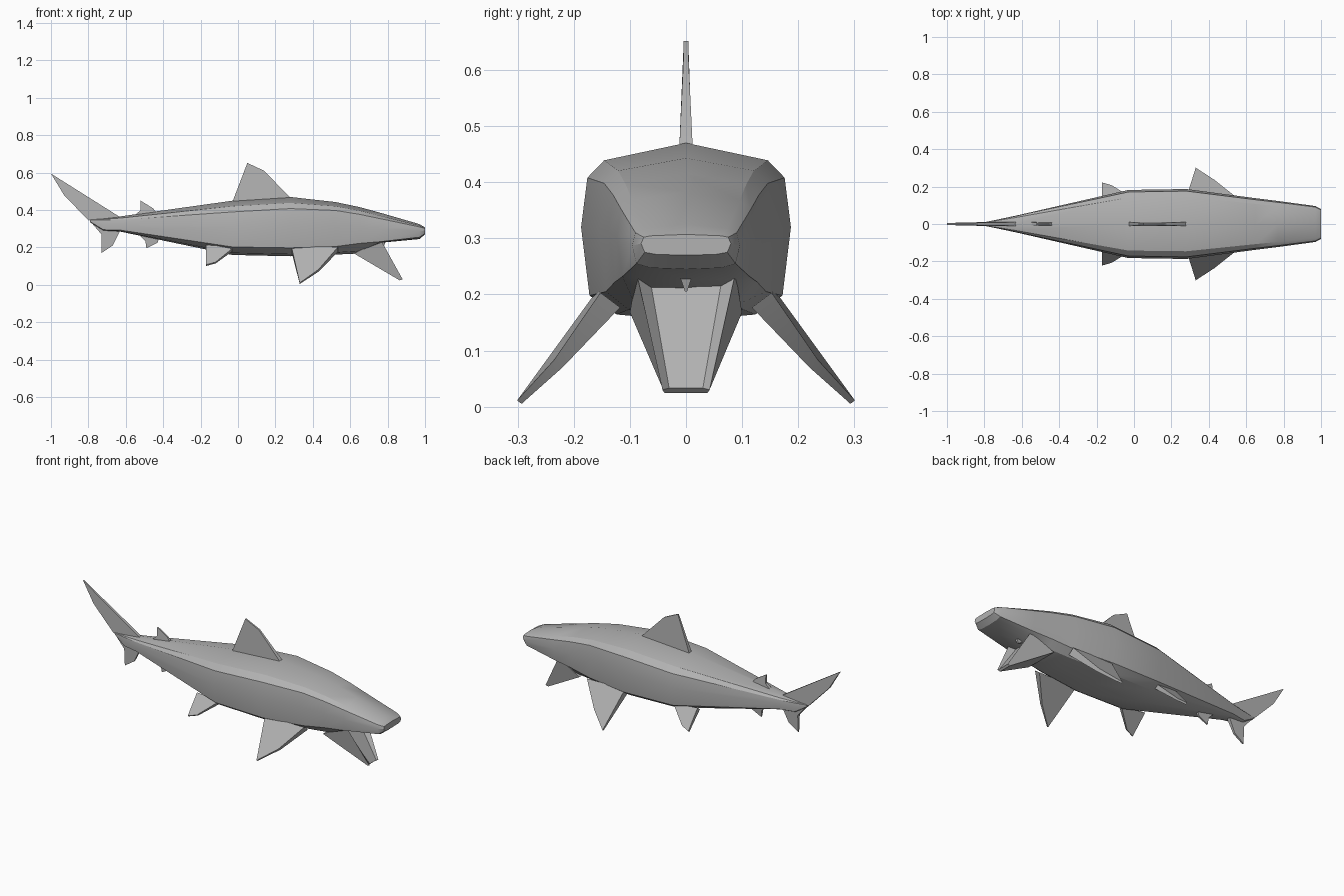
import bpy, bmesh, math
from mathutils import Vector

cube = bpy.data.objects.get("Cube")
if cube:
    bpy.data.objects.remove(cube, do_unlink=True)

grey = bpy.data.materials.new("skin_grey")
grey.use_nodes = True
colour = (0.45, 0.45, 0.45, 1)
grey.diffuse_color = colour
grey.node_tree.nodes["Principled BSDF"].inputs["Base Color"].default_value = colour


def loft(name, rings, mirror=False):
    """Skin closed rings of points, cap both ends and shade by angle."""
    bm = bmesh.new()
    loops = [[bm.verts.new(p) for p in ring] for ring in rings]
    n = len(loops[0])
    for a, b in zip(loops, loops[1:]):
        for i in range(n):
            j = (i + 1) % n
            bm.faces.new((a[i], a[j], b[j], b[i]))
    bm.faces.new(loops[0][::-1])
    bm.faces.new(loops[-1])
    bmesh.ops.recalc_face_normals(bm, faces=bm.faces)
    mesh = bpy.data.meshes.new(name)
    bm.to_mesh(mesh)
    bm.free()
    mesh.materials.append(grey)
    obj = bpy.data.objects.new(name, mesh)
    bpy.context.collection.objects.link(obj)
    bpy.ops.object.select_all(action='DESELECT')
    obj.select_set(True)
    bpy.context.view_layer.objects.active = obj
    bpy.ops.object.shade_smooth_by_angle(angle=math.radians(28))
    if mirror:
        mod = obj.modifiers.new("mirror", 'MIRROR')
        mod.use_axis = (False, True, False)
    return obj


def fin(name, outline, normal=(0, 1, 0), mirror=False):
    """Tapered blade: each outline point is x, y, z, half thickness."""
    side = Vector(normal).normalized()
    rings = [[Vector(p[:3]) + side * p[3] * s for p in outline] for s in (-1, 1)]
    return loft(name, rings, mirror)


def body_ring(x, top, ridge, low, bottom, w):
    """Boxy cross-section with a shoulder ridge and a lower side edge."""
    half = [(0.78 * w, top + 0.5 * (ridge - top)), (0.94 * w, ridge),
            (w, ridge + 0.42 * (low - ridge)), (0.92 * w, low),
            (0.66 * w, low + 0.75 * (bottom - low))]
    right = [(x, -y, z) for y, z in reversed(half)]
    return [(x, 0, top)] + [(x, y, z) for y, z in half] + [(x, 0, bottom)] + right


# Body: station, top, ridge, lower edge, belly, half width
stations = [
    (-0.79, 0.35, 0.347, 0.338, 0.334, 0.012),
    (-0.72, 0.356, 0.346, 0.295, 0.29, 0.026),
    (-0.63, 0.366, 0.348, 0.293, 0.285, 0.045),
    (-0.03, 0.45, 0.39, 0.203, 0.16, 0.182),
    (0.28, 0.47, 0.408, 0.198, 0.153, 0.187),
    (0.52, 0.443, 0.398, 0.205, 0.162, 0.155),
    (0.65, 0.416, 0.377, 0.222, 0.168, 0.138),
    (0.77, 0.383, 0.352, 0.232, 0.226, 0.123),
    (0.97, 0.325, 0.31, 0.255, 0.245, 0.096),
    (1.0, 0.307, 0.302, 0.275, 0.27, 0.08),
]
loft("body", [body_ring(*s) for s in stations])


# Open lower jaw with a dished inner face
def jaw_ring(half):
    return [(x, y, z) for x, y, z in half] + [(x, -y, z) for x, y, z in reversed(half)]


loft("lower_jaw", [
    jaw_ring([(0.62, 0.1, 0.168), (0.765, 0.088, 0.238), (0.725, 0.065, 0.232)]),
    jaw_ring([(0.865, 0.038, 0.024), (0.88, 0.042, 0.03), (0.874, 0.03, 0.033)]),
])
fin("tongue", [(0.72, 0, 0.235, 0.012), (0.79, 0, 0.235, 0.012), (0.78, 0, 0.205, 0.002)])

# Fins on the centre line
fin("dorsal_fin", [(-0.035, 0, 0.43, 0.012), (0.05, 0, 0.652, 0.004),
                   (0.14, 0, 0.61, 0.005), (0.285, 0, 0.46, 0.012)])
fin("second_dorsal_fin", [(-0.56, 0, 0.365, 0.01), (-0.52, 0, 0.4, 0.008),
                          (-0.52, 0, 0.45, 0.004), (-0.455, 0, 0.41, 0.005),
                          (-0.43, 0, 0.38, 0.01)])
fin("anal_fin", [(-0.54, 0, 0.28, 0.01), (-0.495, 0, 0.235, 0.008),
                 (-0.49, 0, 0.195, 0.004), (-0.43, 0, 0.225, 0.005),
                 (-0.42, 0, 0.26, 0.01)])
fin("upper_tail_fin", [(-0.8, 0, 0.345, 0.01), (-0.93, 0, 0.48, 0.008),
                       (-1.0, 0, 0.595, 0.004), (-0.63, 0, 0.362, 0.01)])
fin("lower_tail_fin", [(-0.79, 0, 0.34, 0.01), (-0.73, 0, 0.27, 0.01),
                       (-0.73, 0, 0.17, 0.004), (-0.67, 0, 0.21, 0.006),
                       (-0.625, 0, 0.3, 0.01)])

# Paired fins, splayed down and outwards
fin("pectoral_fins", [(0.285, 0.14, 0.195, 0.022), (0.33, 0.297, 0.008, 0.005),
                      (0.43, 0.228, 0.076, 0.01), (0.535, 0.135, 0.19, 0.022)],
    (0, 0.8, 0.6), mirror=True)
fin("pelvic_fins", [(-0.17, 0.125, 0.205, 0.014), (-0.17, 0.217, 0.105, 0.006),
                    (-0.12, 0.203, 0.118, 0.006), (-0.02, 0.135, 0.195, 0.014)],
    (0, 0.8, 0.6), mirror=True)
